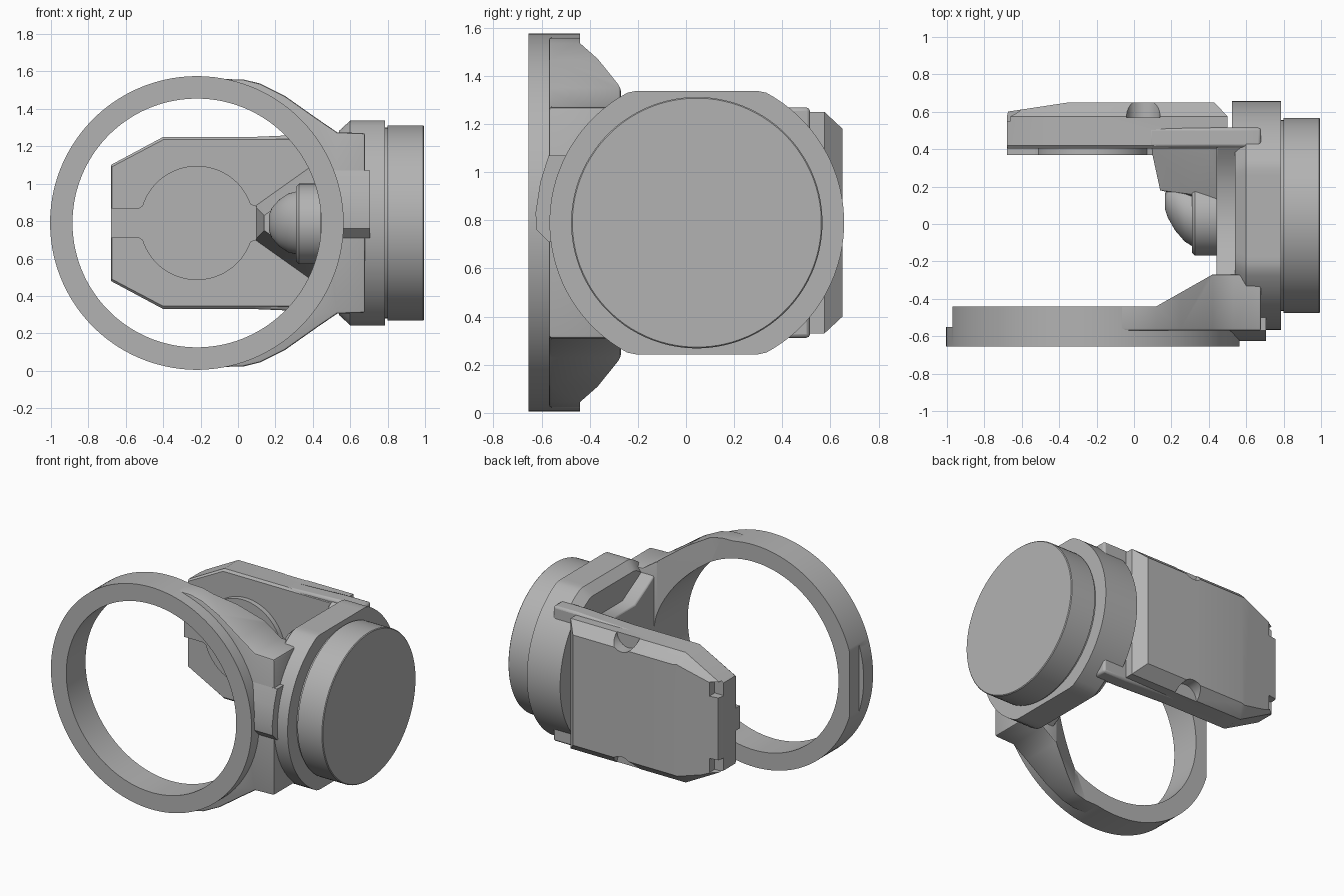
import bpy, bmesh, math
from mathutils import Vector

if "Cube" in bpy.data.objects:
    bpy.data.objects.remove(bpy.data.objects["Cube"])

MID = 0.79          # height of the symmetry plane
MOTOR_Y = 0.045     # motor axis
RING_X = -0.22      # ring axis

grey = bpy.data.materials.new("plain grey")
grey.use_nodes = True
grey.diffuse_color = (0.45, 0.45, 0.45, 1)
grey.node_tree.nodes["Principled BSDF"].inputs["Base Color"].default_value = (0.45, 0.45, 0.45, 1)
parts = []


def place(axis, u, v, w):
    return Vector({"x": (w, u, v), "y": (u, w, v), "z": (u, v, w)}[axis])


def finish(name, bm, bevel=0):
    bmesh.ops.recalc_face_normals(bm, faces=bm.faces)
    mesh = bpy.data.meshes.new(name)
    bm.to_mesh(mesh)
    bm.free()
    mesh.materials.append(grey)
    obj = bpy.data.objects.new(name, mesh)
    bpy.context.collection.objects.link(obj)
    if bevel:
        mod = obj.modifiers.new("soft edges", "BEVEL")
        mod.width, mod.segments = bevel, 2
        mod.limit_method, mod.angle_limit = "ANGLE", math.radians(40)
    parts.append(obj)
    return obj


def loft(name, axis, sections, bevel=0):
    """Join outlines (points, position) along an axis and cap both ends."""
    bm = bmesh.new()
    rows = [[bm.verts.new(place(axis, u, v, w)) for u, v in pts] for pts, w in sections]
    n = len(rows[0])
    for a, b in zip(rows, rows[1:]):
        for i in range(n):
            j = (i + 1) % n
            bm.faces.new((a[i], a[j], b[j], b[i]))
    bm.faces.new(rows[0])
    bm.faces.new(rows[-1])
    return finish(name, bm, bevel)


def prism(name, axis, pts, a, b, bevel=0):
    return loft(name, axis, [(pts, a), (pts, b)], bevel)


def box(name, lo, hi, bevel=0):
    pts = [(lo[0], lo[2]), (hi[0], lo[2]), (hi[0], hi[2]), (lo[0], hi[2])]
    return prism(name, "y", pts, lo[1], hi[1], bevel)


def circle(u, v, r, n=96, clip=9):
    out = []
    for i in range(n):
        a = math.tau * (i + 0.5) / n
        out.append((u + r * math.cos(a), v + max(-clip, min(clip, r * math.sin(a)))))
    return out


def mirrored(half):
    """Complete an upper half outline by mirroring it below the middle."""
    return half + [(u, 2 * MID - v) for u, v in reversed(half)]


def cut(obj, *cutters):
    for c in cutters:
        mod = obj.modifiers.new("cut", "BOOLEAN")
        mod.object, mod.solver = c, "EXACT"
    graph = bpy.context.evaluated_depsgraph_get()
    mesh = bpy.data.meshes.new_from_object(obj.evaluated_get(graph))
    obj.modifiers.clear()
    obj.data = mesh
    for c in cutters:
        parts.remove(c)
        bpy.data.objects.remove(c)


def hull(name, points):
    bm = bmesh.new()
    for p in points:
        bm.verts.new(p)
    res = bmesh.ops.convex_hull(bm, input=bm.verts)
    loose = {g for g in res["geom_interior"] + res["geom_unused"] if isinstance(g, bmesh.types.BMVert)}
    bmesh.ops.delete(bm, geom=list(loose), context="VERTS")
    return finish(name, bm)


def bore():
    return prism("bore", "y", circle(RING_X, MID, 0.665, 128), -1, 0)


# Front ring, with a flat on its outer side
ring = prism("front_ring", "y", circle(RING_X, MID, 0.785, 128), -0.655, -0.44)
cut(ring, bore(), box("flat", (-1.2, -0.55, 0), (-0.97, -0.3, 1.6)))

# Flared arm that carries the ring
arm = prism("ring_arm", "y", mirrored([
    (-0.1, 1.56), (0.03, 1.557), (0.12, 1.535), (0.25, 1.47),
    (0.42, 1.35), (0.53, 1.275), (0.68, 1.27)]), -0.57, -0.27, 0.012)
cut(arm, bore(), prism("slant", "z", [
    (-0.4, -0.44), (0.12, -0.44), (0.42, -0.27), (0.42, 0), (-0.4, 0)], -0.2, 1.8))
prism("arm_pad", "x", [(-0.4, 1.07), (-0.57, 1.07), (-0.605, 0.96), (-0.625, 0.83),
                       (-0.62, 0.76), (-0.57, 0.71), (-0.4, 0.71)], 0.5, 0.705)

# Waisted bridge between the two arms
prism("bridge", "x", mirrored([
    (-0.3, 1.26), (-0.2, 1.2), (-0.06, 1.12), (0.2, 1.12), (0.35, 1.2), (0.43, 1.26)]),
    0.44, 0.6, 0.01)

# Flange with flat top and bottom, plus its rear extension
flange = circle(MOTOR_Y, MID, 0.612, 96, 0.547)
loft("flange", "x", [([(MOTOR_Y + (u - MOTOR_Y) * 0.9, MID + (v - MID) * 0.9) for u, v in flange], 0.54),
                     (flange, 0.6), (flange, 0.785)])
rear = prism("flange_rear", "x", circle(MOTOR_Y, MID, 0.612, 96, 0.547), 0.525, 0.7)
cut(rear, box("keep_back", (0, -1, 0), (1, 0.45, 2)))

# Motor drum with a thin groove next to the flange
loft("motor_drum", "x", [(circle(MOTOR_Y, MID, r), x) for x, r in (
    (0.77, 0.51), (0.8, 0.51), (0.8, 0.522), (0.99, 0.522), (0.995, 0.517))])

# Rear arm joining the flange
prism("rear_arm", "y", mirrored([(0.08, 1.25), (0.5, 1.268), (0.68, 1.268)]), 0.41, 0.515, 0.015)

# Rear housing with chamfered back, sloping end, screw recesses and corner notches
full = mirrored([(-0.68, 1.1), (-0.4, 1.25), (0.5, 1.25)])
small = mirrored([(-0.66, 1.06), (-0.38, 1.18), (0.43, 1.18)])
front = mirrored([(-0.675, 1.09), (-0.4, 1.235), (0.5, 1.235)])
housing = loft("rear_housing", "y", [(front, 0.405), (full, 0.42), (full, 0.575), (small, 0.65)])
cut(housing,
    prism("end_slope", "z", [(-0.35, 0.65), (-0.72, 0.594), (-0.72, 0.8), (-0.35, 0.8)], 0, 1.6),
    *[prism("recess", "y", circle(0.05, MID + s * 0.46, 0.09, 32), 0.57, 0.8) for s in (1, -1)],
    *[box("notch", (-0.8, 0.55, MID + s * 0.27 - 0.05), (-0.61, 0.8, MID + s * 0.27 + 0.05)) for s in (1, -1)])

# Raised round boss with a tab and a pointed side on the inner face
prism("boss", "y", circle(RING_X, MID, 0.305), 0.37, 0.42)
prism("boss_tab", "y", mirrored([(-0.68, 0.87), (-0.53, 0.87), (-0.505, 0.885),
                                 (-0.46, 0.97), (-0.3, 0.97)]), 0.37, 0.42)
prism("boss_tip", "y", mirrored([(-0.1, 1.07), (0.0, 1.0), (0.07, 0.89), (0.1, 0.88)]), 0.37, 0.42)

# Inner bearing: drum with an off-centre dome
loft("bearing_drum", "x", [(circle(MOTOR_Y, MID - 0.005, r, 64), x) for x, r in (
    (0.31, 0.2), (0.325, 0.215), (0.46, 0.215))])
loft("bearing_dome", "x", [(circle(y, MID, r, 48), x) for x, y, r in (
    (0.165, 0.12, 0.04), (0.18, 0.115, 0.08), (0.22, 0.09, 0.125),
    (0.27, 0.065, 0.158), (0.32, MOTOR_Y, 0.17))])

# Neck from the bearing to the rear arm
neck = [(0.09, 0.41, 0.09), (0.4, 0.41, 0.31), (0.46, 0.41, 0.31), (0.13, 0.34, 0.07),
        (0.38, 0.35, 0.28), (0.46, 0.35, 0.28), (0.14, 0.18, 0.04), (0.3, 0.16, 0.15),
        (0.46, 0.1, 0.18)]
hull("neck", [(x, y, MID + s * h) for x, y, h in neck for s in (1, -1)])

# Smooth shading with sharp edges kept
bpy.ops.object.select_all(action="DESELECT")
for obj in parts:
    obj.select_set(True)
bpy.context.view_layer.objects.active = parts[0]
bpy.ops.object.shade_smooth_by_angle(angle=math.radians(30))
